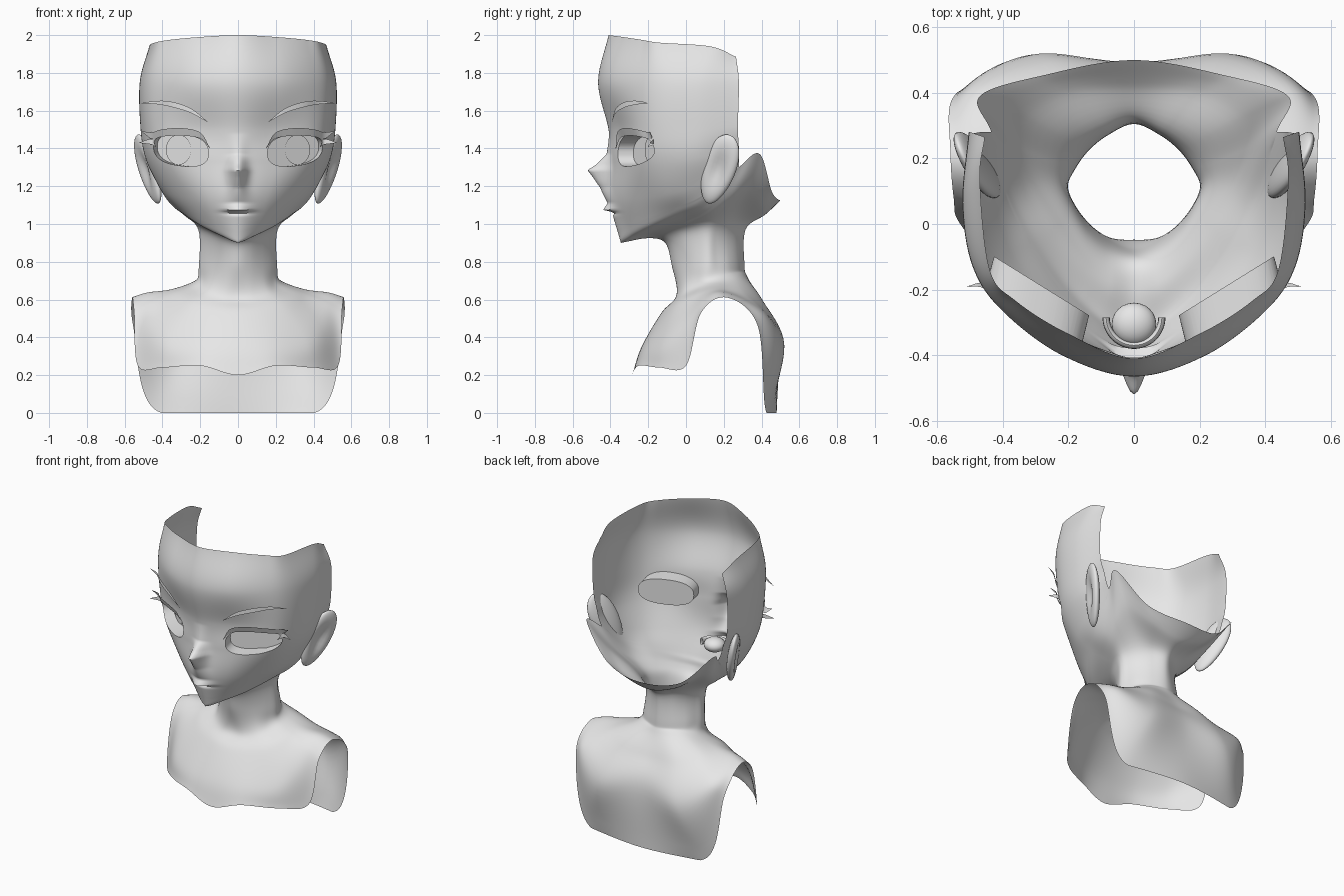
import bpy, bmesh, math
from mathutils import Vector, Matrix
from mathutils.bvhtree import BVHTree

if "Cube" in bpy.data.objects:
    bpy.data.objects.remove(bpy.data.objects["Cube"])

clay = bpy.data.materials.new("light grey clay")
clay.use_nodes = True
clay.diffuse_color = (0.8, 0.8, 0.8, 1)
clay.node_tree.nodes["Principled BSDF"].inputs["Base Color"].default_value = (0.8, 0.8, 0.8, 1)


def finish(name, bm, mirror=True):
    """Turn a bmesh into a smooth object, mirrored across the middle."""
    mesh = bpy.data.meshes.new(name)
    bm.to_mesh(mesh)
    bm.free()
    mesh.shade_smooth()
    mesh.set_sharp_from_angle(angle=math.radians(60))
    mesh.materials.append(clay)
    obj = bpy.data.objects.new(name, mesh)
    bpy.context.collection.objects.link(obj)
    if mirror:
        obj.modifiers.new("Mirror", "MIRROR").use_mirror_merge = True
    return obj


def spline(points, steps, symmetric=False):
    """Smooth curve through all points; symmetric ends cross the middle plane squarely."""
    def ghost(end, inner):
        if symmetric and abs(end.x) < 1e-6:
            return Vector((-inner.x, inner.y, inner.z))
        return 2 * end - inner
    p = [ghost(points[0], points[1]), *points, ghost(points[-1], points[-2])]
    out = []
    for a, b, c, d in zip(p, p[1:], p[2:], p[3:]):
        for k in range(steps):
            t = k / steps
            out.append(b + (c - a) * (t / 2) + (2 * a - 5 * b + 4 * c - d) * (t * t / 2)
                       + (3 * b - a - 3 * c + d) * (t ** 3 / 2))
    return out + [points[-1].copy()]


def surface(rows, across, down):
    """Interpolate a grid of key points in both directions."""
    lines = [spline([Vector(p) for p in row], across, True) for row in rows]
    columns = [spline(list(column), down) for column in zip(*lines)]
    return [list(row) for row in zip(*columns)]


def add_grid(bm, points):
    verts = [[bm.verts.new(p) for p in row] for row in points]
    for r, s in zip(verts, verts[1:]):
        for j in range(len(r) - 1):
            bm.faces.new((r[j], s[j], s[j + 1], r[j + 1]))
    return verts


# Key points run from the front middle round the left side
jaw = [(0, -.345, .9), (.1, -.285, .935), (.2, -.185, .985), (.295, -.045, 1.055),
       (.375, .095, 1.125), (.435, .28, 1.3)]
nape_rim = [(.47, .39, 1.37), (.27, .455, 1.17), (0, .5, 1.125)]

head_rows = [
    [(0, -.41, 2), (.2, -.335, 1.99), (.36, -.235, 1.975), (.44, -.14, 1.96), (.47, .13, 1.94), (.455, .265, 1.885)],
    [(0, -.465, 1.75), (.22, -.4, 1.75), (.4, -.265, 1.75), (.49, -.13, 1.75), (.52, .07, 1.75), (.5, .28, 1.75)],
    [(0, -.41, 1.5), (.2, -.345, 1.5), (.39, -.25, 1.5), (.48, -.13, 1.5), (.515, .06, 1.5), (.5, .275, 1.52)],
    [(0, -.4, 1.33), (.2, -.342, 1.33), (.36, -.25, 1.33), (.45, -.12, 1.33), (.49, .06, 1.35), (.47, .28, 1.4)],
    [(0, -.405, 1.13), (.15, -.345, 1.13), (.28, -.23, 1.14), (.375, -.09, 1.16), (.43, .08, 1.22), (.455, .28, 1.345)],
    jaw]

neck_rows = [
    jaw + nape_rim,
    [(0, -.2, .925), (.07, -.18, .945), (.14, -.12, .97), (.225, 0, 1.01), (.3, .12, 1.06),
     (.345, .23, 1.14), (.34, .33, 1.19), (.2, .405, 1.1), (0, .42, 1.05)],
    [(0, -.11, .9), (.07, -.09, .91), (.135, -.03, .93), (.185, .05, .95), (.21, .115, .97),
     (.195, .17, .98), (.155, .23, .99), (.09, .28, .99), (0, .315, .97)],
    [(0, -.075, .78), (.065, -.055, .78), (.13, -.005, .78), (.18, .055, .78), (.207, .115, .78),
     (.19, .17, .78), (.155, .23, .78), (.09, .28, .78), (0, .31, .78)],
    [(0, -.05, .625), (.08, -.045, .63), (.155, -.01, .65), (.2, .05, .67), (.225, .11, .69),
     (.22, .19, .705), (.175, .26, .72), (.1, .305, .725), (0, .325, .72)]]

torso_rows = [
    [(0, -.13, .53), (.13, -.11, .54), (.25, -.06, .56), (.32, .02, .6), (.34, .1, .64),
     (.35, .19, .655), (.33, .31, .635), (.2, .4, .6), (0, .4, .59)],
    [(0, -.235, .35), (.18, -.21, .36), (.36, -.13, .37), (.45, -.02, .45), (.47, .09, .59),
     (.48, .21, .635), (.475, .41, .53), (.3, .518, .36), (0, .49, .4)],
    [(0, -.285, .2), (.2, -.25, .25), (.4, -.14, .24), (.53, 0, .25), (.55, .08, .53),
     (.56, .22, .61), (.555, .38, .46), (.445, .42, .022), (0, .48, 0)]]

# Nose and lips: height and forward amount along the middle of the face
profile = [(1.48, 0), (1.37, .02), (1.315, .075), (1.285, .12), (1.25, .09), (1.19, .045),
           (1.11, .012), (1.075, .045), (1.06, -.015), (1.045, 0), (1, 0)]


def feature(x, z):
    for (za, a), (zb, b) in zip(profile, profile[1:]):
        if zb <= z <= za:
            t = (za - z) / (za - zb)
            width = .042 + .02 * min(1, max(0, (1.2 - z) / .1))
            return (a + (b - a) * t) * math.exp(-(x / width) ** 2)
    return 0


# Head, neck and shoulders as one skin
skin = bmesh.new()
head_points = surface(head_rows, 16, 24)
for p in (p for row in head_points for p in row):
    p.y -= feature(p.x, p.z)
    p.z = min(p.z, 2)
body_points = surface(neck_rows + torso_rows, 16, 8)
for p in (p for row in body_points for p in row):
    p.z = max(p.z, 0)
head_verts = add_grid(skin, head_points)
body_verts = add_grid(skin, body_points)
for a, b in zip(head_verts[-1], body_verts[0]):
    a.co = b.co
bmesh.ops.weld_verts(skin, targetmap=dict(zip(body_verts[0], head_verts[-1])))

# Soften the jaw line, more and more from the chin towards the ear
for start in range(1, 26):
    jaw_verts = [v for row in head_verts[-7:] + body_verts[1:5] for v in row[start:76]]
    bmesh.ops.smooth_vert(skin, verts=jaw_verts, factor=.5, use_axis_x=True, use_axis_y=True, use_axis_z=True)
skin.verts.index_update()
skin.normal_update()
face_tree = BVHTree.FromBMesh(skin)


def on_face(x, z, forward=0.0):
    hit = face_tree.ray_cast(Vector((x, -2, z)), Vector((0, 1, 0)))[0]
    return Vector((x, hit.y - forward, z))


# Eye sockets: cut the eye outline and push it in to a flat floor
def eye_field(co):
    if co.y > -.08:
        return 9
    dx = abs(co.x - .302) / .145
    dz = abs(co.z - 1.392 - .12 * (co.x - .302)) / .084
    return (dx ** 2.5 + dz ** 2.5) ** (1 / 2.5)


def floor_y(x):
    return -.284 + .62 * (x - .128)


cuts = []
for edge in list(skin.edges):
    start, end = edge.verts
    d0, d1 = eye_field(start.co), eye_field(end.co)
    if (d0 - 1) * (d1 - 1) < 0:
        cuts.append(bmesh.utils.edge_split(edge, start, (1 - d0) / (d1 - d0))[1])
bmesh.ops.connect_verts(skin, verts=cuts)
inside = [f for f in skin.faces if eye_field(f.calc_center_median()) < 1]
new = bmesh.ops.extrude_face_region(skin, geom=inside)["geom"]
for v in (g for g in new if isinstance(g, bmesh.types.BMVert)):
    v.co.x -= .02
    v.co.y = floor_y(v.co.x)
left_over = [f for f in inside if f.is_valid]
if left_over:
    bmesh.ops.delete(skin, geom=left_over, context="FACES")
finish("head_and_shoulders", skin)

# Irises
iris = bmesh.new()
bmesh.ops.create_circle(iris, cap_ends=True, segments=32, radius=1)
place = Matrix(((.85, 0, .527), (.527, 0, -.85), (0, 1, 0))).to_4x4()
place.translation = (.315, floor_y(.315) - .009, 1.393)
iris.transform(place @ Matrix.Diagonal((.078, .08, 1, 1)))
finish("irises", iris)


def ribbon(name, path, widths, flare=0.0):
    """Thin tapered strip along a path, its upper edge flared forward."""
    upper = [p + Vector((0, -flare * w, w)) for p, w in zip(path, widths)]
    lower = [p - Vector((0, 0, w)) for p, w in zip(path, widths)]
    bm = bmesh.new()
    add_grid(bm, surface([upper, lower], 8, 2))
    finish(name, bm)


# Brows and lashes
brow = [on_face(x, z, .02) for x, z in ((.16, 1.54), (.25, 1.6), (.35, 1.633), (.43, 1.643))]
ribbon("brows", brow + [Vector((.51, -.205, 1.64))], (.001, .012, .014, .009, .001))
lash = [on_face(x, z, .008) for x, z in ((.148, 1.4), (.2, 1.468), (.3, 1.488), (.4, 1.482), (.455, 1.468))]
ribbon("upper_lashes", lash + [Vector((.51, -.19, 1.49))], (.002, .016, .02, .019, .018, .001), .9)
tip = [on_face(.435, 1.41, .01), on_face(.46, 1.435, .015), Vector((.525, -.19, 1.43))]
ribbon("lash_tips", tip, (.002, .014, .001))

# Ears: tapered, dished shells
ear = bmesh.new()
bmesh.ops.create_uvsphere(ear, u_segments=32, v_segments=20, radius=1)
for v in ear.verts:
    if v.co.x > 0:
        v.co.x *= 1 - .9 * math.exp(-(v.co.y ** 2 + v.co.z ** 2) / .3)
    v.co.y *= .92 + .13 * v.co.z
lean = (Matrix.Rotation(math.radians(18), 4, "Y") @ Matrix.Rotation(math.radians(-18), 4, "X")
        @ Matrix.Rotation(math.radians(-25), 4, "Z"))
ear.transform(Matrix.Translation((.477, .175, 1.29)) @ lean @ Matrix.Diagonal((.036, .1, .198, 1)))
finish("ears", ear)

# Tongue and teeth inside the mouth
tongue = bmesh.new()
bmesh.ops.create_uvsphere(tongue, u_segments=24, v_segments=14, radius=1)
tongue.transform(Matrix.Translation((0, -.305, 1.07)) @ Matrix.Diagonal((.068, .065, .045, 1)))
finish("tongue", tongue, False)

teeth = bmesh.new()
rings = []
for i in range(13):
    swing = math.pi / 2 * i / 12
    out = Vector((math.sin(swing), -math.cos(swing), 0))
    middle = Vector((0, -.285, 1.075)) + out * .085
    rings.append([middle + out * .011 * math.cos(a) + Vector((0, 0, .025 * math.sin(a)))
                  for a in (math.tau * k / 12 for k in range(13))])
add_grid(teeth, rings)
bmesh.ops.remove_doubles(teeth, verts=teeth.verts, dist=.0001)
finish("teeth", teeth)
